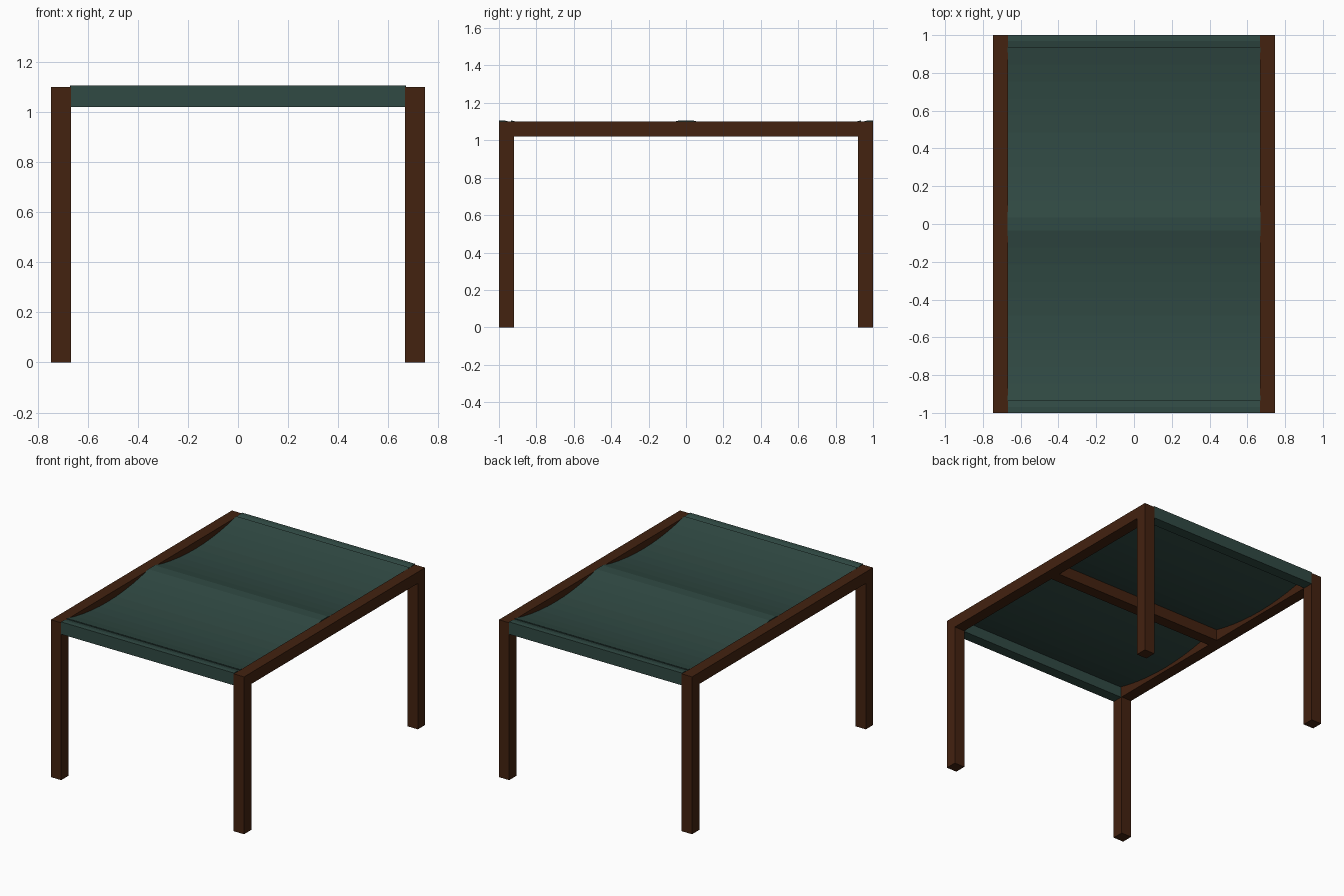
import bpy, bmesh

cube = bpy.data.objects.get("Cube")
if cube:
    bpy.data.objects.remove(cube)


def material(name, rgb):
    m = bpy.data.materials.new(name)
    m.use_nodes = True
    m.diffuse_color = (*rgb, 1)
    m.node_tree.nodes["Principled BSDF"].inputs["Base Color"].default_value = (*rgb, 1)
    return m


WOOD = material("dark brown wood", (0.056, 0.016, 0.005))
CLOTH = material("dark teal cloth", (0.03, 0.068, 0.057))

HALF_X, HALF_Y, TOP, BAR = 0.747, 1.0, 1.1, 0.08
INNER_X = HALF_X - BAR
BEAM_Z = TOP - BAR
SAG, SKIN, STEPS = 0.055, 0.006, 10


def finish(name, bm, mat):
    bmesh.ops.recalc_face_normals(bm, faces=bm.faces)
    mesh = bpy.data.meshes.new(name)
    bm.to_mesh(mesh)
    bm.free()
    mesh.materials.append(mat)
    ob = bpy.data.objects.new(name, mesh)
    bpy.context.collection.objects.link(ob)
    return ob


def box(name, lo, hi, mat):
    bm = bmesh.new()
    bmesh.ops.create_cube(bm, size=1)
    for v in bm.verts:
        v.co = [(a + b) / 2 + c * (b - a) for a, b, c in zip(lo, hi, v.co)]
    return finish(name, bm, mat)


def extrude_x(name, profile, half, mat):
    """Closed (y, z) outline extruded across the width."""
    bm = bmesh.new()
    face = bm.faces.new([bm.verts.new((-half, y, z)) for y, z in profile])
    moved = bmesh.ops.extrude_face_region(bm, geom=[face])["geom"]
    for v in moved:
        if isinstance(v, bmesh.types.BMVert):
            v.co.x = half
    return finish(name, bm, mat)


# Posts and side rails
for side, sx in (("right", -1), ("left", 1)):
    x0, x1 = sorted((sx * INNER_X, sx * HALF_X))
    for end, sy in (("front", -1), ("back", 1)):
        y0, y1 = sorted((sy * (HALF_Y - BAR), sy * HALF_Y))
        box(f"{end}_{side}_post", (x0, y0, 0), (x1, y1, TOP), WOOD)
    inner_y = HALF_Y - BAR
    box(f"{side}_rail", (x0, -inner_y, BEAM_Z), (x1, inner_y, TOP), WOOD)

# Middle cross beam
box("middle_beam", (-INNER_X, -BAR / 2, BEAM_Z), (INNER_X, BAR / 2, TOP), WOOD)

# End beams wrapped in cloth, with the inner top edge rounded down
for end, s in (("front", -1), ("back", 1)):
    outline = [(s * HALF_Y, BEAM_Z), (s * HALF_Y, TOP + SKIN),
               (s * 0.97, TOP + SKIN), (s * 0.925, TOP - 0.005),
               (s * 0.925, BEAM_Z)]
    extrude_x(f"{end}_wrapped_beam", outline, INNER_X + 0.001, CLOTH)

# Cloth sheet sagging in two bays and draped over the middle beam
START, END = 0.035, 0.935
bay = []
for i in range(STEPS + 1):
    t = i / STEPS
    bay.append((START + (END - START) * t, TOP + SKIN - 4 * SAG * t * (1 - t)))
upper = [(-y, z) for y, z in reversed(bay)] + bay
lower = [(y, z - SKIN) for y, z in reversed(upper)]
extrude_x("canopy_cloth", upper + lower, INNER_X + 0.003, CLOTH)
